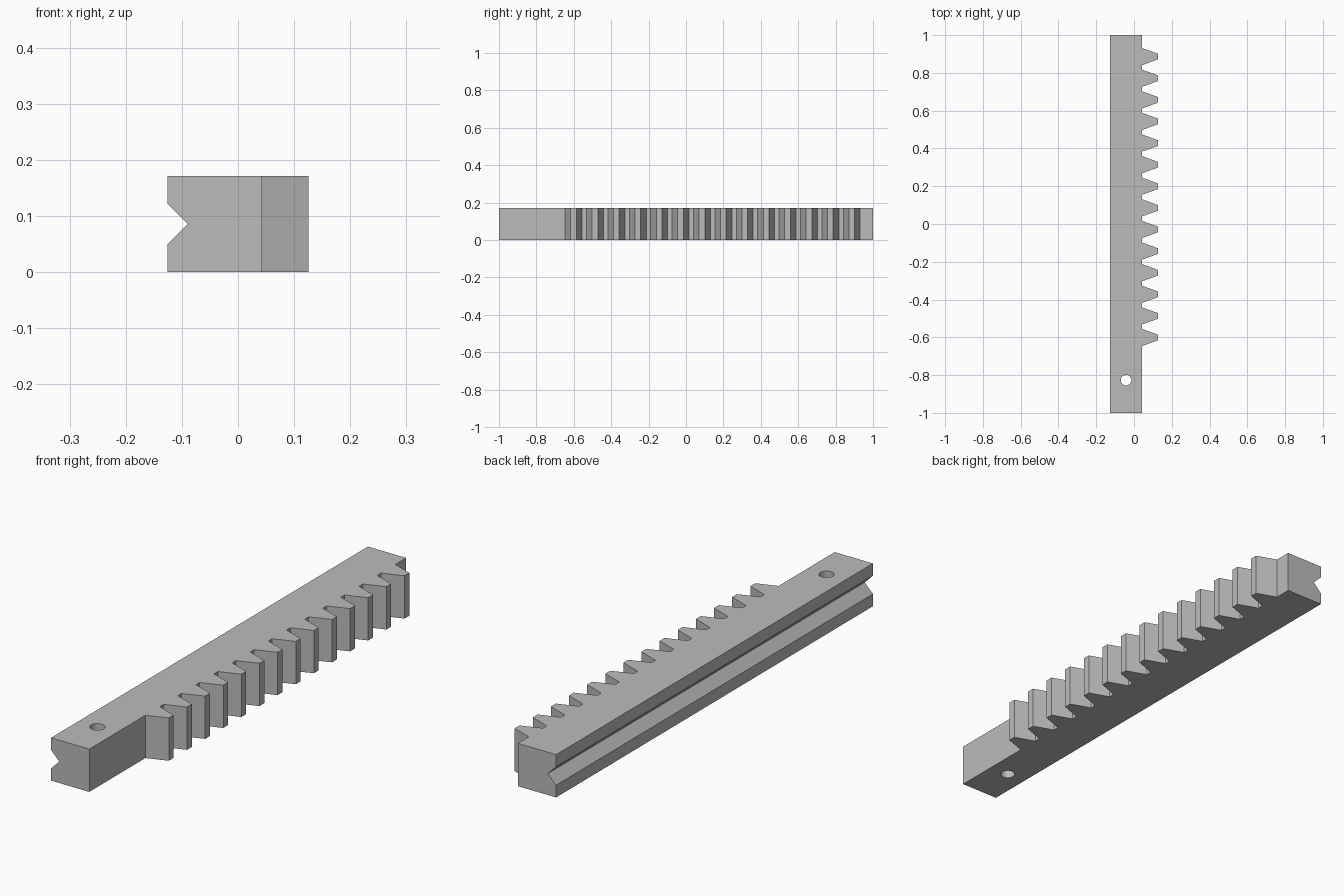
import bpy, bmesh, math
from mathutils import Vector

if "Cube" in bpy.data.objects:
    bpy.data.objects.remove(bpy.data.objects["Cube"], do_unlink=True)

# Rack dimensions
HEIGHT = 0.171
BACK, ROOT, TIP = -0.126, 0.043, 0.126
PITCH, TEETH, FIRST = 0.1144, 14, -0.601
ROOT_HALF, TIP_HALF = 0.0453, 0.0152

steel = bpy.data.materials.new("grey steel")
steel.use_nodes = True
grey = (0.5, 0.5, 0.5, 1)
steel.diffuse_color = grey
steel.node_tree.nodes["Principled BSDF"].inputs["Base Color"].default_value = grey


def prism(name, outline, direction):
    """Extrude a closed outline along a direction into a solid."""
    bm = bmesh.new()
    face = bm.faces.new([bm.verts.new(p) for p in outline])
    grown = bmesh.ops.extrude_face_region(bm, geom=[face], use_keep_orig=True)
    moved = [v for v in grown["geom"] if isinstance(v, bmesh.types.BMVert)]
    bmesh.ops.translate(bm, vec=Vector(direction), verts=moved)
    bmesh.ops.recalc_face_normals(bm, faces=bm.faces[:])
    mesh = bpy.data.meshes.new(name)
    bm.to_mesh(mesh)
    bm.free()
    mesh.materials.append(steel)
    obj = bpy.data.objects.new(name, mesh)
    bpy.context.collection.objects.link(obj)
    return obj


def cut(target, cutter):
    """Subtract the cutter from the target, then discard it."""
    cutter.hide_render = True
    mod = target.modifiers.new("cut", "BOOLEAN")
    mod.operation, mod.solver, mod.object = "DIFFERENCE", "EXACT", cutter
    bpy.context.view_layer.objects.active = target
    bpy.ops.object.modifier_apply(modifier=mod.name)
    bpy.data.objects.remove(cutter, do_unlink=True)


# Toothed bar: plan outline with a row of straight-sided teeth
plan = [(BACK, 1, 0), (BACK, -1, 0), (ROOT, -1, 0)]
for i in range(TEETH):
    y = FIRST + i * PITCH
    plan += [(ROOT, y - ROOT_HALF, 0), (TIP, y - TIP_HALF, 0),
             (TIP, y + TIP_HALF, 0), (ROOT, y + ROOT_HALF, 0)]
plan.append((ROOT, 1, 0))
rack = prism("toothed_rack_bar", plan, (0, 0, HEIGHT))

# V groove along the back
mid, apex = HEIGHT / 2, -0.0895
reach = 0.06
groove = [(apex, -1.1, mid), (apex - reach, -1.1, mid + reach),
          (apex - reach, -1.1, mid - reach)]
cut(rack, prism("groove_cutter", groove, (0, 2.2, 0)))

# Round mounting hole near the front end
ring = [2 * math.pi * i / 32 for i in range(32)]
hole = [(-0.042 + 0.028 * math.cos(a), -0.827 + 0.028 * math.sin(a), -0.1) for a in ring]
cut(rack, prism("hole_cutter", hole, (0, 0, 0.4)))

# Smooth the hole wall, keep every other edge crisp
bpy.ops.object.select_all(action="DESELECT")
rack.select_set(True)
bpy.context.view_layer.objects.active = rack
bpy.ops.object.shade_smooth_by_angle(angle=math.radians(15))
